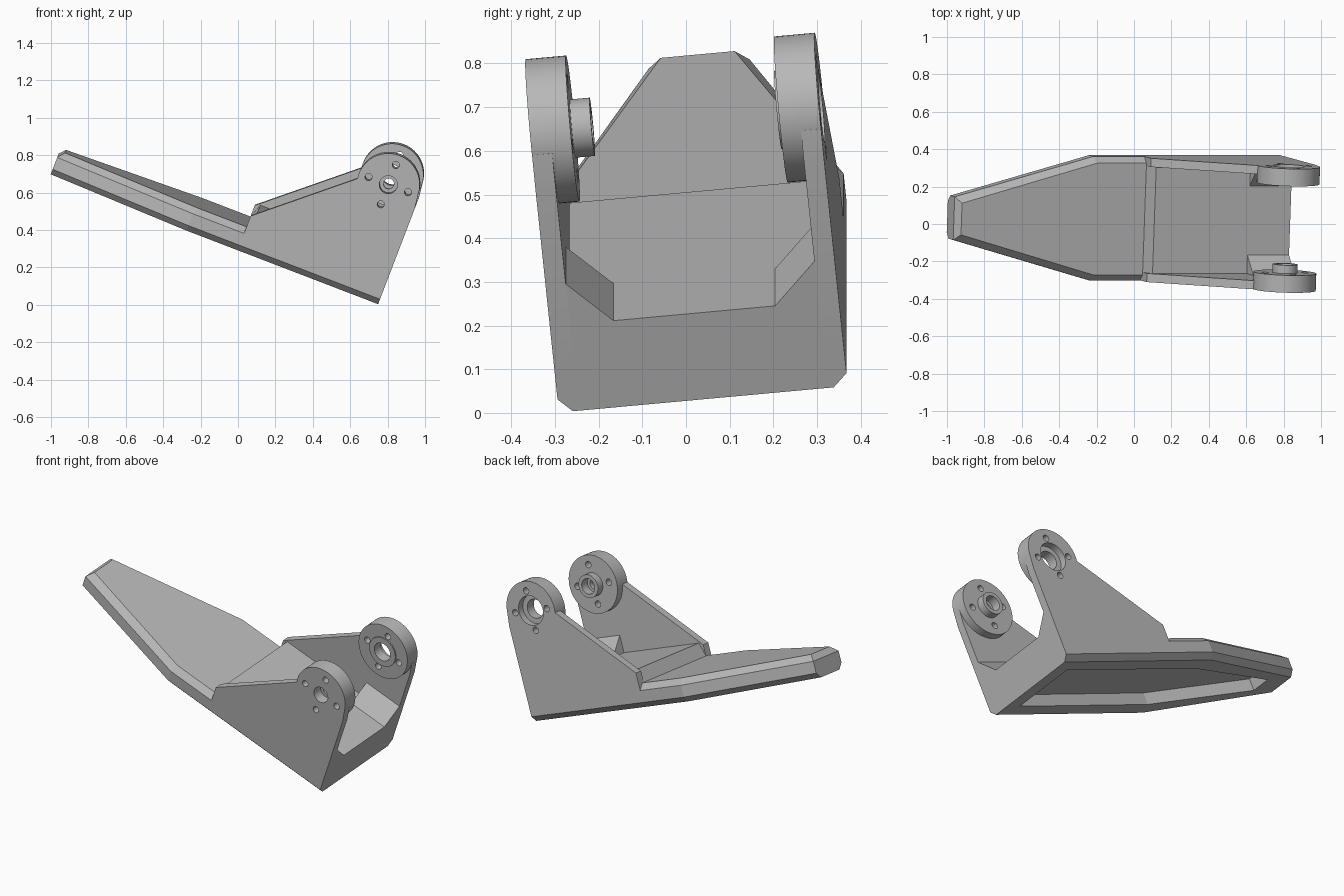
import bpy, bmesh, math
from mathutils import Matrix, Vector

cube = bpy.data.objects.get("Cube")
if cube:
    bpy.data.objects.remove(cube, do_unlink=True)

# One plain grey for everything
grey = bpy.data.materials.new("plain_grey")
grey.use_nodes = True
colour = (0.48, 0.48, 0.48, 1)
grey.diffuse_color = colour
grey.node_tree.nodes["Principled BSDF"].inputs["Base Color"].default_value = colour

# The part is built flat, then tilted into its resting pose
POSE = (Matrix.Rotation(math.radians(21), 4, 'Y') @ Matrix.Rotation(math.radians(5.6), 4, 'X')
        @ Matrix.Translation((0, 0.069, 0.296)))
HALF = 0.3325          # outer half width
INNER = 0.286          # inner face of the side walls
HEEL = 0.698           # rear end
FLOOR = 0.212          # floor between the walls
HUB = Vector((0.52, 0, 0.622))
HUB_R = 0.168


def loft(name, rings, closed=False):
    """Skin a stack of matching rings; cap the ends unless the stack is closed."""
    bm = bmesh.new()
    loops = [[bm.verts.new(p) for p in ring] for ring in rings]
    n = len(loops[0])
    pairs = list(zip(loops, loops[1:]))
    if closed:
        pairs.append((loops[-1], loops[0]))
    else:
        bm.faces.new(loops[0])
        bm.faces.new(loops[-1])
    for a, b in pairs:
        for i in range(n):
            j = (i + 1) % n
            bm.faces.new((a[i], a[j], b[j], b[i]))
    bmesh.ops.recalc_face_normals(bm, faces=bm.faces)
    mesh = bpy.data.meshes.new(name)
    bm.to_mesh(mesh)
    bm.free()
    mesh.materials.append(grey)
    obj = bpy.data.objects.new(name, mesh)
    bpy.context.collection.objects.link(obj)
    return obj


def circle(radius, y, centre=HUB, sides=64):
    steps = [2 * math.pi * i / sides for i in range(sides)]
    return [(centre.x + radius * math.cos(a), y, centre.z + radius * math.sin(a)) for a in steps]


def cut(obj, cutter):
    """Subtract the cutter and throw it away."""
    cutter.hide_render = True
    mod = obj.modifiers.new("cut", 'BOOLEAN')
    mod.operation = 'DIFFERENCE'
    mod.solver = 'EXACT'
    mod.object = cutter
    bpy.ops.object.select_all(action='DESELECT')
    bpy.context.view_layer.objects.active = obj
    obj.select_set(True)
    bpy.ops.object.modifier_apply(modifier=mod.name)
    bpy.data.objects.remove(cutter, do_unlink=True)


def outline(z, heel, half, shoulder, toe, toe_half):
    """Plan of the foot: straight sides, then a taper to a blunt toe."""
    side = [(heel, half), (shoulder, half), (toe, toe_half)]
    return [(x, y, z) for x, y in side] + [(x, -y, z) for x, y in reversed(side)]


parts = []

# Foot plate with chamfered rims and a pocket in the sole
foot = loft("foot_plate", [
    outline(0, HEEL, 0.30, -0.4, -1.185, 0.085),
    outline(0.032, HEEL, HALF, -0.4, -1.185, 0.116),
    outline(0.10, HEEL, HALF, -0.4, -1.185, 0.116),
    outline(0.135, HEEL, 0.30, -0.39, -1.155, 0.085)])
cut(foot, loft("sole_pocket", [outline(z, 0.60, 0.205, -0.36, -1.03, 0.06) for z in (-0.1, 0.07)]))
parts.append(foot)

# Raised floor between the walls, with a sloping front step
floor_plan = [(0.135, -0.107), (FLOOR, -0.08)]
parts.append(loft("raised_floor", [
    [(front, -INNER, z), (HEEL, -INNER, z), (HEEL, INNER, z), (front, INNER, z)]
    for z, front in floor_plan]))

# Bearing profiles: (radius, depth inward from the outer face)
spigot = [(HUB_R, 0), (HUB_R, 0.093), (0.067, 0.093), (0.067, 0.138), (0.045, 0.138),
          (0.045, 0.085), (0.028, 0.085), (0.028, 0.06), (0.048, 0.06), (0.048, 0)]
socket = [(HUB_R, 0), (HUB_R, 0.093), (0.09, 0.093), (0.09, 0.1), (0.055, 0.1),
          (0.055, 0.04), (0.085, 0.04), (0.085, 0)]
wall_side = [(-0.107, 0.10), (-0.107, 0.20), (0.36, 0.598), (HUB.x, 0.63), (0.688, 0.63),
             (HEEL, 0.55), (HEEL, 0.10)]

for side, label, profile in ((-1, "right", spigot), (1, "left", socket)):
    # Side wall, cleared to receive the bearing disc
    wall = loft(label + "_wall", [[(x, side * y, z) for x, z in wall_side] for y in (INNER, HALF)])
    cut(wall, loft("disc_clearance", [circle(HUB_R - 0.002, y) for y in (-side, side)]))
    parts.append(wall)

    # Bearing disc with four bolt holes
    disc = loft(label + "_bearing_disc", [circle(r, side * (HALF - t)) for r, t in profile], True)
    for k in range(4):
        a = k * math.pi / 2
        spot = HUB + 0.113 * Vector((math.cos(a), 0, math.sin(a)))
        cut(disc, loft("bolt_hole", [circle(0.019, side * y, spot, 20) for y in (0.1, 0.5)]))
    parts.append(disc)

    # Corner gusset at the heel
    corner = [(INNER, FLOOR), (INNER - 0.1, FLOOR), (INNER, FLOOR + 0.1)]
    parts.append(loft(label + "_gusset",
                      [[(x, side * y, z) for y, z in corner] for x in (0.46, HEEL)]))

# Tilt everything and shade
bpy.ops.object.select_all(action='DESELECT')
for obj in parts:
    obj.data.transform(POSE)
    obj.select_set("disc" in obj.name or "wall" in obj.name)
bpy.context.view_layer.objects.active = parts[-2]
bpy.ops.object.shade_smooth_by_angle(angle=math.radians(30))
